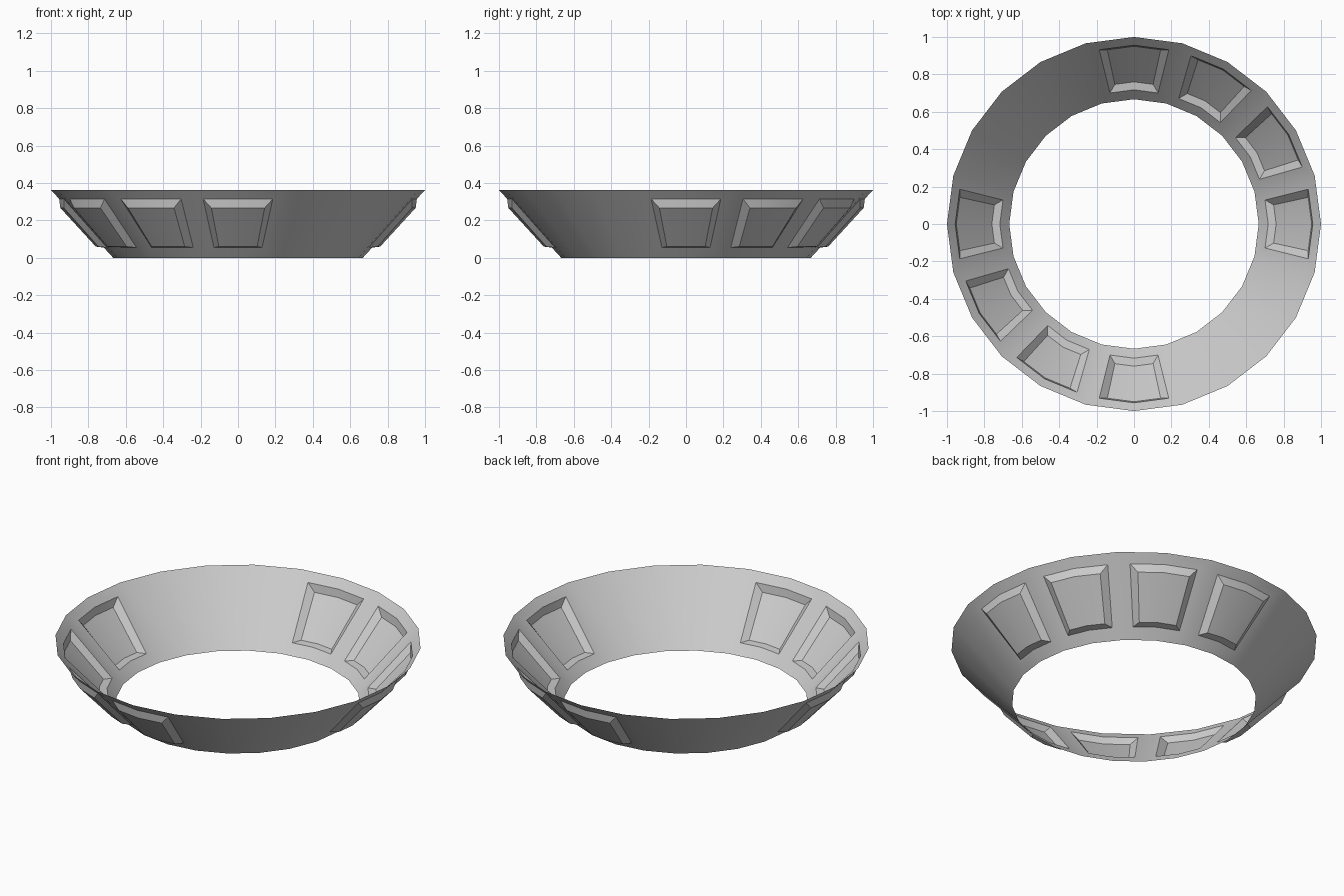
import bpy, bmesh
from math import radians, cos, sin

if "Cube" in bpy.data.objects:
    bpy.data.objects.remove(bpy.data.objects["Cube"])

H, R0, R1 = 0.363, 0.667, 1.0       # height, bottom and top radius
ZB, ZT = 0.055, 0.315               # panel opening, bottom and top
PANELS = (0, 30, 60, 90, 180, 210, 240, 270)

bm = bmesh.new()


def point(deg, radius, z):
    """Point on a 24-sided ring, kept on the flat facets."""
    r = radius * cos(radians(7.5)) / cos(radians(deg % 15 - 7.5))
    return (r * cos(radians(deg)), r * sin(radians(deg)), z)


def wall(deg, z):
    return point(deg, R0 + (R1 - R0) * z / H, z)


def quad(*pts):
    bm.faces.new([bm.verts.new(p) for p in pts])


def plain_wall(c):
    for a, b in ((c - 15, c), (c, c + 15)):
        quad(wall(a, 0), wall(b, 0), wall(b, H), wall(a, H))


def panel_wall(c):
    # opening and pushed-out panel: column offsets at bottom and top
    ob, ot = [c - 10.4, c, c + 10.4], [c - 11.3, c, c + 11.3]
    ib, it = [c - 7.8, c, c + 7.8], [c - 8.7, c, c + 8.7]
    hole_b = [wall(a, ZB) for a in ob]
    hole_t = [wall(a, ZT) for a in ot]
    out_b = [point(a, 0.76, 0.06) for a in ib]
    out_t = [point(a, 0.95, 0.267) for a in it]
    # wall around the opening
    low = [wall(a, 0) for a in (c - 15, c, c + 15)]
    high = [wall(a, H) for a in (c - 15, c, c + 15)]
    quad(low[0], hole_b[0], hole_t[0], high[0])
    quad(hole_b[2], low[2], high[2], hole_t[2])
    for i in (0, 1):
        quad(low[i], low[i + 1], hole_b[i + 1], hole_b[i])
        quad(hole_t[i], hole_t[i + 1], high[i + 1], high[i])
        # panel face with its lower and upper slopes
        quad(out_b[i], out_b[i + 1], out_t[i + 1], out_t[i])
        quad(hole_b[i], hole_b[i + 1], out_b[i + 1], out_b[i])
        quad(out_t[i], out_t[i + 1], hole_t[i + 1], hole_t[i])
    # side slopes
    quad(hole_b[0], out_b[0], out_t[0], hole_t[0])
    quad(out_b[2], hole_b[2], hole_t[2], out_t[2])


# Flared open ring, built in twelve 30-degree sections
for c in range(0, 360, 30):
    (panel_wall if c in PANELS else plain_wall)(c)
bmesh.ops.remove_doubles(bm, verts=bm.verts, dist=0.0005)

mesh = bpy.data.meshes.new("flared_ring")
bm.to_mesh(mesh)
bm.free()
ring = bpy.data.objects.new("flared_ring", mesh)
bpy.context.collection.objects.link(ring)
bpy.context.view_layer.objects.active = ring
ring.select_set(True)
bpy.ops.object.shade_smooth_by_angle(angle=radians(25))
